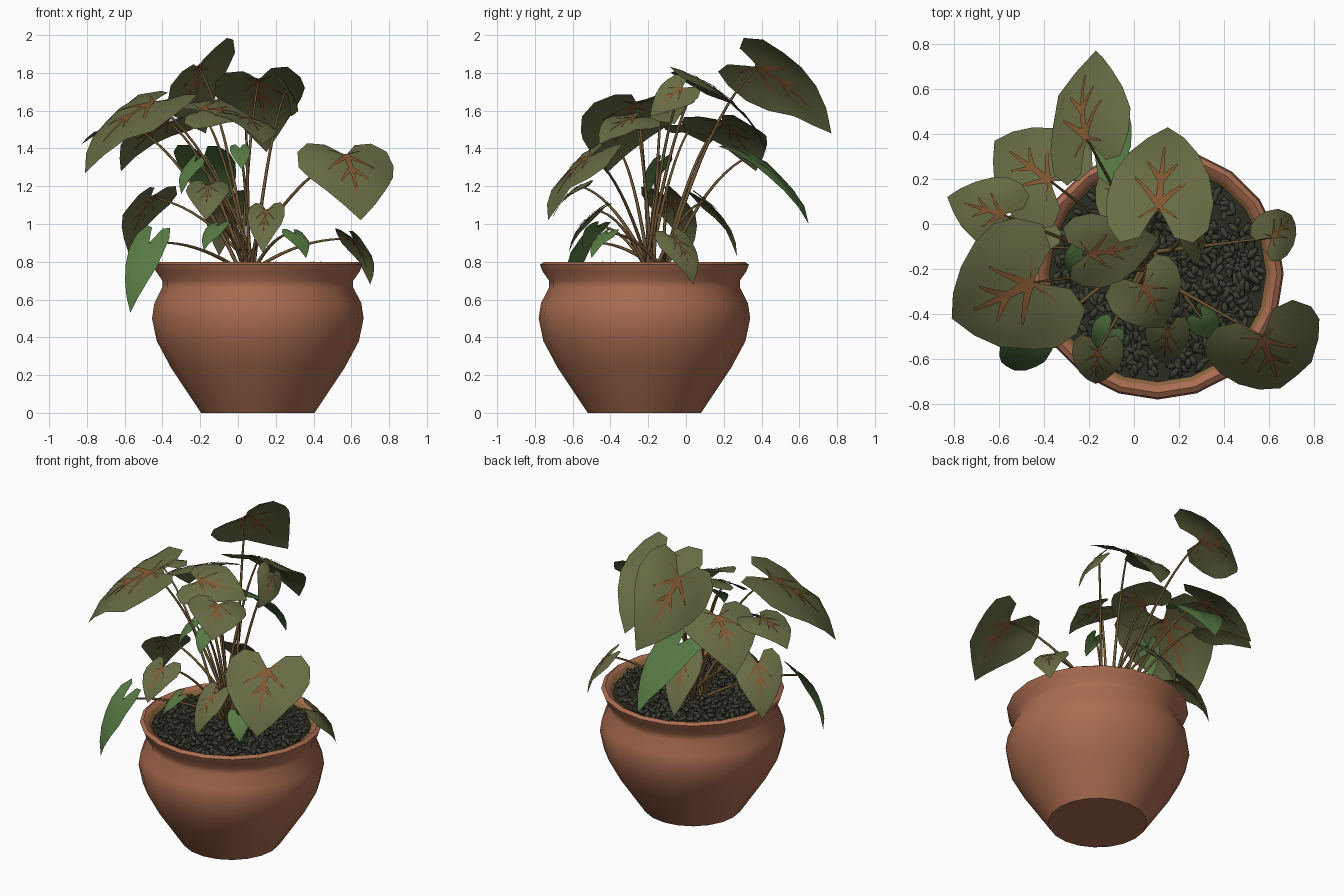
import bpy, bmesh, math, random
from mathutils import Vector, Matrix

random.seed(7)
cube = bpy.data.objects.get("Cube")
if cube:
    bpy.data.objects.remove(cube, do_unlink=True)


def material(name, rgb):
    m = bpy.data.materials.new(name)
    m.use_nodes = True
    m.diffuse_color = (*rgb, 1)
    bsdf = m.node_tree.nodes["Principled BSDF"]
    bsdf.inputs["Base Color"].default_value = (*rgb, 1)
    bsdf.inputs["Roughness"].default_value = 0.8
    return m


TERRACOTTA = material("terracotta", (0.40, 0.15, 0.08))
TAN = material("tan inner wall", (0.25, 0.13, 0.045))
SOIL = material("dark soil", (0.024, 0.025, 0.015))
PEBBLE = material("dark pebble", (0.045, 0.048, 0.03))
OLIVE = material("olive leaf", (0.137, 0.147, 0.057))
GREEN = material("green leaf", (0.095, 0.195, 0.058))
VEIN = material("rust vein", (0.22, 0.095, 0.03))
STEM = material("brown stem", (0.15, 0.09, 0.032))

CENTRE = Vector((0.105, -0.22, 0))


def finish(name, bm, mats, angle=40):
    me = bpy.data.meshes.new(name)
    bm.to_mesh(me)
    bm.free()
    for m in mats:
        me.materials.append(m)
    ob = bpy.data.objects.new(name, me)
    bpy.context.collection.objects.link(ob)
    bpy.ops.object.select_all(action="DESELECT")
    ob.select_set(True)
    bpy.context.view_layer.objects.active = ob
    bpy.ops.object.shade_smooth_by_angle(angle=math.radians(angle))
    return ob


# Pot: a lathed profile, its last band forming the tan inner wall
PROFILE = [(0.3, 0), (0.34, 0.06), (0.46, 0.24), (0.535, 0.38), (0.56, 0.5), (0.548, 0.58),
           (0.505, 0.665), (0.505, 0.7), (0.54, 0.75), (0.553, 0.785), (0.53, 0.8),
           (0.5, 0.785), (0.46, 0.72)]
SIDES = 20
bm = bmesh.new()
rings = []
for r, z in PROFILE:
    rings.append([bm.verts.new(CENTRE + Vector((r * math.cos(t), r * math.sin(t), z)))
                  for t in (math.tau * i / SIDES for i in range(SIDES))])
for k in range(len(rings) - 1):
    for i in range(SIDES):
        j = (i + 1) % SIDES
        f = bm.faces.new((rings[k][i], rings[k][j], rings[k + 1][j], rings[k + 1][i]))
        f.material_index = 1 if k == len(rings) - 2 else 0
bm.faces.new(rings[0][::-1])
finish("pot", bm, [TERRACOTTA, TAN], 50)

# Soil disc and scattered pebbles
bm = bmesh.new()
bmesh.ops.create_circle(bm, cap_ends=True, segments=SIDES, radius=0.485,
                        matrix=Matrix.Translation(CENTRE + Vector((0, 0, 0.755))))
finish("soil", bm, [SOIL])

bm = bmesh.new()
for i in range(720):
    r, t = 0.455 * math.sqrt(random.random()), random.uniform(0, math.tau)
    spot = CENTRE + Vector((r * math.cos(t), r * math.sin(t), random.uniform(0.757, 0.782)))
    turn = Matrix.Rotation(random.uniform(0, math.tau), 4, "Z") @ \
        Matrix.Rotation(random.uniform(-0.6, 0.6), 4, "Y")
    size = Matrix.Diagonal((random.uniform(0.026, 0.038), 0.016, 0.014, 1))
    bmesh.ops.create_icosphere(bm, subdivisions=1, radius=1,
                               matrix=Matrix.Translation(spot) @ turn @ size)
finish("pebbles", bm, [PEBBLE], 60)

# Half outline of a heart leaf: (midrib position, edge position, edge half width)
ROWS = [(0, -0.25, 0.16), (0.04, -0.28, 0.34), (0.12, -0.12, 0.47), (0.25, 0.12, 0.5),
        (0.42, 0.35, 0.44), (0.62, 0.58, 0.32), (0.82, 0.8, 0.17), (1, 1, 0)]
# Vein strokes: (start along, end along, end across)
VEINS = [(-0.02, 0.65, 0), (0.02, 0.26, 0.24), (0.02, 0.26, -0.24), (0, -0.1, 0.18),
         (0, -0.1, -0.18), (0.25, 0.45, 0.14), (0.25, 0.45, -0.14)]


def leaf(name, base, tip, width, roll=0, mat=OLIVE, veins=True, bulge=0.09, cup=0.22):
    # A positive roll raises the +side edge of the blade
    base, tip = Vector(base), Vector(tip)
    length = (tip - base).length
    axis = (tip - base).normalized()
    side = axis.cross(Vector((0, 0, 1))).normalized()
    side = Matrix.Rotation(math.radians(-roll), 3, axis) @ side
    normal = side.cross(axis)
    wave = random.uniform(0, 6)

    def point(s, v, lift=0):
        h = bulge * 4 * s * (1 - s) * length
        h += width * (0.12 * abs(v) - cup * 2 * v * v + 0.08 * math.sin(6 * s + 7 * v + wave) * abs(v))
        return base + axis * s * length + side * v * width + normal * (h + lift)

    bm = bmesh.new()
    grid = []
    for m, e, w in ROWS[:-1]:
        grid.append([bm.verts.new(point(m + (e - m) * abs(k), w * k))
                     for k in (-1, -0.67, -0.33, 0, 0.33, 0.67, 1)])
    end = bm.verts.new(point(1, 0))
    for a, b in zip(grid, grid[1:]):
        for i in range(6):
            bm.faces.new((a[i], a[i + 1], b[i + 1], b[i]))
    for i in range(6):
        bm.faces.new((grid[-1][i], grid[-1][i + 1], end))
    # Thin tapering vein strips just off both faces
    if veins:
        for s0, s1, v1 in VEINS:
            for lift in (0.006, -0.006):
                last = None
                for k in range(6):
                    t = k / 5
                    s, v = s0 + (s1 - s0) * t, v1 * t
                    w = 0.038 * (1 - 0.75 * t)
                    ds, dv = (0, w) if v1 == 0 else (w * 0.8, -w * 0.5 * math.copysign(1, v1))
                    pair = [bm.verts.new(point(s + ds, v + dv, lift)),
                            bm.verts.new(point(s - ds, v - dv, lift))]
                    if last:
                        bm.faces.new((last[0], last[1], pair[1], pair[0])).material_index = 1
                    last = pair
    finish(name, bm, [mat, VEIN], 60)


def stem(name, base):
    # Arching tapered tube from the crown of the plant to the leaf
    end = Vector(base)
    root = Vector((0.06 + random.uniform(-0.05, 0.05), -0.15 + random.uniform(-0.06, 0.06), 0.75))
    bend = root.lerp(end, 0.5)
    bend.z = root.z + (end.z - root.z) * 0.75 + 0.06
    cu = bpy.data.curves.new(name, "CURVE")
    cu.dimensions = "3D"
    cu.bevel_depth = 0.009
    cu.bevel_resolution = 1
    sp = cu.splines.new("POLY")
    sp.points.add(10)
    for i, p in enumerate(sp.points):
        t = i / 10
        q = root * (1 - t) ** 2 + bend * 2 * t * (1 - t) + end * t * t
        p.co = (*q, 1)
        p.radius = 1.2 - 0.65 * t
    cu.materials.append(STEM)
    ob = bpy.data.objects.new(name, cu)
    bpy.context.collection.objects.link(ob)


# Large veined leaves: name, stalk point, tip, width, roll
LARGE = [
    ("back_top", (-0.21, 0.38, 1.83), (-0.17, 0.77, 1.48), 0.48, 47),
    ("back_centre", (0.11, 0.07, 1.76), (0.15, 0.43, 1.38), 0.48, 5),
    ("back_centre_fold", (0.26, -0.02, 1.72), (0.28, -0.19, 1.57), 0.2, 60),
    ("back_right", (-0.37, 0.19, 1.54), (-0.62, 0.37, 1.28), 0.46, 0),
    ("side_right", (-0.58, 0.04, 1.53), (-0.83, 0.12, 1.42), 0.33, 5),
    ("front_right", (-0.45, -0.26, 1.64), (-0.81, -0.42, 1.27), 0.62, 6),
    ("middle", (-0.2, -0.13, 1.6), (0.11, -0.06, 1.53), 0.36, -24),
    ("front_middle", (0.04, -0.27, 1.56), (0.13, -0.46, 1.42), 0.36, 12),
    ("front_left", (0.57, -0.5, 1.36), (0.65, -0.73, 1.02), 0.53, 0),
    ("low_left", (0.61, -0.06, 0.92), (0.7, 0.04, 0.68), 0.22, -12),
    ("low_right", (-0.46, -0.1, 1.14), (-0.58, 0.02, 0.85), 0.3, 0),
    ("small_front", (-0.16, -0.56, 1.2), (-0.17, -0.71, 1.02), 0.23, 0),
    ("small_front_left", (0.15, -0.47, 1.07), (0.13, -0.62, 0.85), 0.2, 0),
    ("low_back", (-0.06, 0.1, 1.12), (-0.1, 0.27, 0.83), 0.22, 0),
]
# Plain young green leaves
YOUNG = [
    ("back_green", (-0.18, 0.34, 1.36), (-0.1, 0.65, 1.0), 0.32, 0),
    ("hanging_green", (-0.47, -0.54, 0.9), (-0.57, -0.63, 0.53), 0.21, 20),
    ("tiny_left", (0.3, -0.42, 0.95), (0.36, -0.5, 0.82), 0.14, 0),
    ("tiny_right", (-0.11, -0.47, 0.99), (-0.18, -0.54, 0.86), 0.15, 0),
    ("tiny_upper", (0.01, -0.36, 1.4), (0.02, -0.43, 1.29), 0.11, 0),
    ("inner_green", (-0.23, -0.14, 1.33), (-0.3, -0.2, 1.16), 0.14, 0),
]
for name, base, tip, width, roll in LARGE:
    leaf(name + "_leaf", base, tip, width, roll)
    stem(name + "_stem", base)
for name, base, tip, width, roll in YOUNG:
    leaf(name + "_leaf", base, tip, width, roll, GREEN, False)
    stem(name + "_stem", base)
